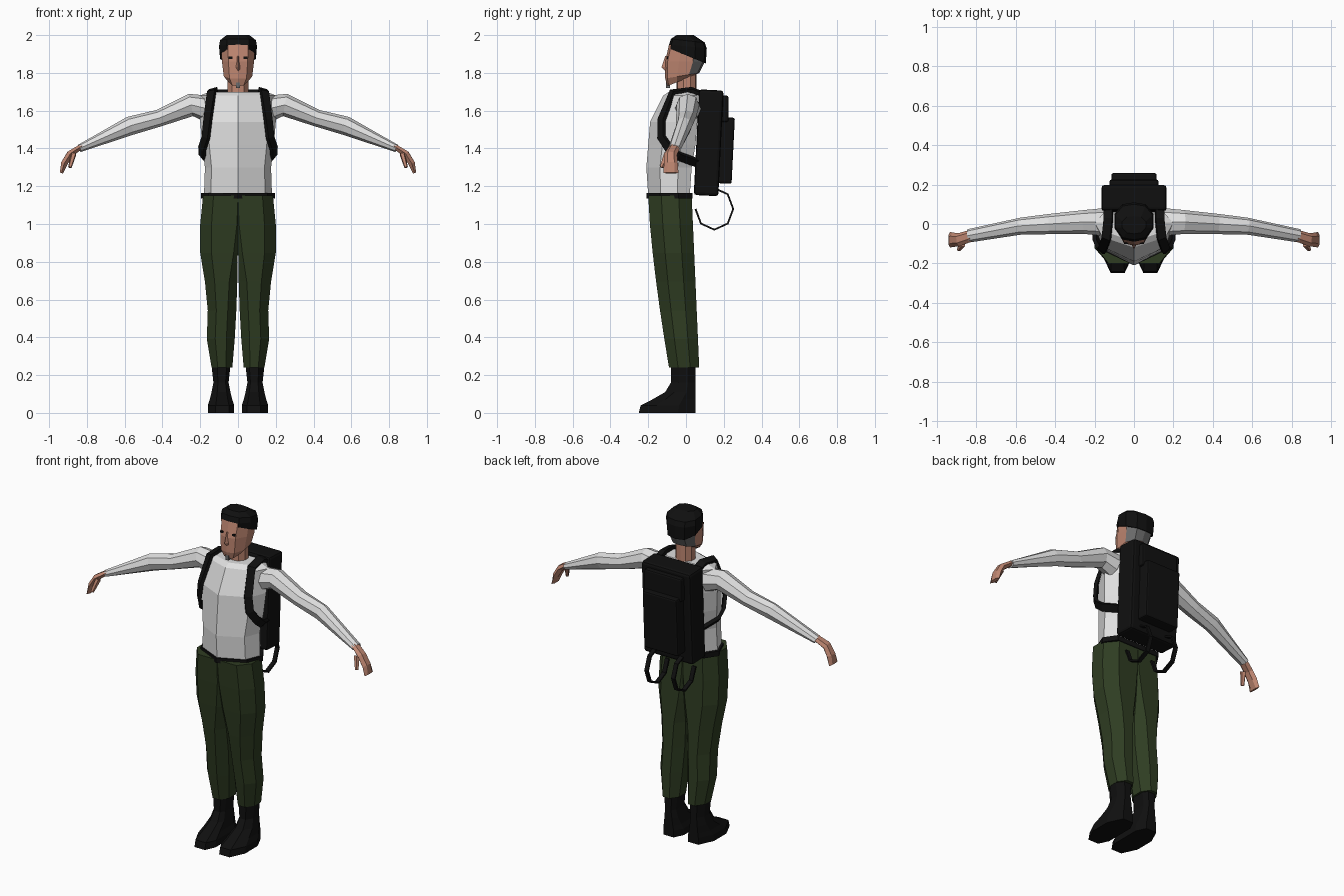
import bpy, bmesh
from math import cos, sin, pi
from mathutils import Vector, Matrix

cube = bpy.data.objects.get("Cube")
if cube:
    bpy.data.objects.remove(cube)


def material(name, red, green, blue):
    mat = bpy.data.materials.new(name)
    mat.use_nodes = True
    colour = (red, green, blue, 1)
    mat.diffuse_color = colour
    mat.node_tree.nodes["Principled BSDF"].inputs["Base Color"].default_value = colour
    return mat


SHIRT = material("light grey cloth", 0.74, 0.74, 0.74)
GREEN = material("dark green cloth", 0.028, 0.046, 0.016)
SKIN = material("skin", 0.52, 0.24, 0.165)
BLACK = material("black", 0.005, 0.005, 0.005)
HAIR = material("grey hair", 0.15, 0.15, 0.15)


def finish(name, bm, mat, mirror=False, bevel=0):
    bmesh.ops.remove_doubles(bm, verts=bm.verts, dist=0.0005)
    bmesh.ops.recalc_face_normals(bm, faces=bm.faces)
    mesh = bpy.data.meshes.new(name)
    bm.to_mesh(mesh)
    bm.free()
    mesh.materials.append(mat)
    ob = bpy.data.objects.new(name, mesh)
    bpy.context.collection.objects.link(ob)
    if bevel:
        soft = ob.modifiers.new("soft edges", "BEVEL")
        soft.width, soft.segments = bevel, 2
    if mirror:
        ob.modifiers.new("other side", "MIRROR")
    return ob


def loft(name, rings, mat, mirror=False):
    """Skin closed rings of points and cap both ends."""
    bm = bmesh.new()
    rows = [[bm.verts.new(point) for point in ring] for ring in rings]
    count = len(rows[0])
    for low, high in zip(rows, rows[1:]):
        for i in range(count):
            j = (i + 1) % count
            bm.faces.new((low[i], low[j], high[j], high[i]))
    bm.faces.new(rows[0])
    bm.faces.new(rows[-1])
    return finish(name, bm, mat, mirror)


def box(name, size, location, mat, lean=0, mirror=False, bevel=0):
    """Block that leans backwards by an angle."""
    bm = bmesh.new()
    place = Matrix.Translation(location) @ Matrix.Rotation(-lean, 4, "X") @ Matrix.Diagonal((*size, 1))
    bmesh.ops.create_cube(bm, size=1, matrix=place)
    return finish(name, bm, mat, mirror, bevel)


def body_ring(outline, z, width, front, back, rise=0):
    """Symmetric ring; the outline gives one half as fractions of width and depth."""
    half = [(width * u, front + (back - front) * v, z + rise * v) for u, v in outline]
    return half + [(-x, y, height) for x, y, height in reversed(half[1:-1])]


def leg_ring(z, inside, outside, front, back, cut):
    """Rectangle with cut corners; the cut sets the inner pair."""
    across = (cut, 0.7, 1, 1, 0.7, cut, 0, 0)
    along = (0, 0, 0.3, 0.7, 1, 1, 1 - cut, cut)
    return [(inside + (outside - inside) * u, front + (back - front) * v, z)
            for u, v in zip(across, along)]


def directions(points):
    """Unit direction of a path at each of its points."""
    last = len(points) - 1
    return [(points[min(i + 1, last)] - points[max(i - 1, 0)]).normalized() for i in range(last + 1)]


def limb(name, path, start_depth, end_depth, mat, sides=8):
    """Tube square to its path; each stop is a point and a half height."""
    points = [Vector(stop[:3]) for stop in path]
    rings = []
    for i, along in enumerate(directions(points)):
        depth = start_depth + (end_depth - start_depth) * i / (len(path) - 1)
        up = along.cross(Vector((0, 1, 0))).normalized()
        side = up.cross(along)
        angles = [2 * pi * k / sides for k in range(sides)]
        rings.append([points[i] + side * depth * cos(a) + up * path[i][3] * sin(a) for a in angles])
    return loft(name, rings, mat, True)


def ribbon(name, path, centre, width, thick):
    """Flat strap along a path, facing away from a centre."""
    points = [Vector(stop) for stop in path]
    rings = []
    for point, along in zip(points, directions(points)):
        side = along.cross(point - Vector(centre)).normalized() * width / 2
        out = side.cross(along).normalized() * thick / 2
        rings.append([point + side + out, point - side + out, point - side - out, point + side - out])
    return loft(name, rings, BLACK, True)


# Torso with a ridge down the front, and belt
CHEST = [(0, 0), (0.8, 0.3), (1, 0.7), (0.75, 1), (0, 1)]
torso_levels = [(1.15, 0.18, -0.2, 0.02), (1.3, 0.175, -0.21, 0.03), (1.42, 0.19, -0.2, 0.05),
                (1.54, 0.2, -0.19, 0.06), (1.68, 0.2, -0.12, 0.06), (1.7, 0.15, -0.09, 0.05)]
loft("shirt_body", [body_ring(CHEST, *level) for level in torso_levels], SHIRT)
loft("belt", [body_ring(CHEST, z, 0.195, -0.21, 0.035) for z in (1.135, 1.165)], BLACK)

# Trousers: evenly spaced rings, narrowing and parting towards the ankle
leg_rings = []
outer_edge = (0.185, 0.2, 0.2, 0.175, 0.16, 0.165, 0.14)
for step, outside in enumerate(outer_edge):
    t = step / (len(outer_edge) - 1)
    leg_rings.append(leg_ring(1.15 - 0.91 * t, 0.03 * t ** 3, outside,
                              -0.2 + 0.11 * t ** 1.4, 0.03 + 0.04 * t, min(0.3, t * t)))
loft("trouser_leg", leg_rings, GREEN, True)

# Boots: height, half width and toe of each ring
boot_levels = [(0.25, 0.05, -0.08), (0.16, 0.04, -0.08), (0.11, 0.05, -0.11),
               (0.07, 0.06, -0.18), (0.04, 0.07, -0.24), (0, 0.07, -0.25)]
loft("boot", [leg_ring(z, 0.09 - half, 0.09 + half, toe, 0.05, 0.2)
              for z, half, toe in boot_levels], BLACK, True)

# Arms and hands
limb("sleeve", [(0.16, 0.01, 1.61, 0.07), (0.25, 0.01, 1.63, 0.06), (0.42, 0, 1.56, 0.045),
                (0.57, -0.01, 1.52, 0.05), (0.84, -0.06, 1.4, 0.02)], 0.07, 0.034, SHIRT)
limb("hand", [(0.83, -0.06, 1.41, 0.015), (0.89, -0.08, 1.37, 0.02),
              (0.92, -0.08, 1.32, 0.02), (0.935, -0.08, 1.27, 0.01)], 0.03, 0.04, SKIN, sides=6)
limb("thumb", [(0.87, -0.1, 1.37, 0.015), (0.89, -0.13, 1.3, 0.01)], 0.02, 0.01, SKIN, sides=5)

# Neck and head, with hair on the back of the skull
SKULL = [(0, 0), (0.6, 0.06), (1, 0.35), (1, 0.7), (0.6, 0.95), (0, 1)]
loft("neck", [body_ring(SKULL, z, 0.055, -0.05, 0.055) for z in (1.68, 1.83)], SKIN)
head_levels = [(1.73, 0.05, -0.1, 0.05, 0.06), (1.77, 0.075, -0.11, 0.07, 0.03),
               (1.86, 0.085, -0.11, 0.1), (1.95, 0.09, -0.09, 0.1, -0.02)]
head = loft("head", [body_ring(SKULL, *level) for level in head_levels], SKIN)
head.data.materials.append(HAIR)
for face in head.data.polygons:
    if face.center.y > 0.01 and face.normal.z > -0.6:
        face.material_index = 1

# Cap, lower at the back
cap_levels = [(1.93, 0.095, -0.09, 0.105, -0.08), (1.95, 0.1, -0.09, 0.11, -0.02),
              (1.98, 0.095, -0.08, 0.1, -0.02), (2, 0.06, -0.05, 0.04)]
loft("cap", [body_ring(SKULL, *level) for level in cap_levels], BLACK)

# Nose, chin tuft and eyes
nose_levels = [(1.81, 0.02, -0.11), (1.83, 0.02, -0.13), (1.89, 0.01, -0.11)]
loft("nose", [[(-half, -0.09, z), (half, -0.09, z), (0, tip, z)] for z, half, tip in nose_levels], SKIN)
box("chin_tuft", (0.02, 0.02, 0.03), (0, -0.095, 1.735), HAIR)
box("eye", (0.02, 0.008, 0.012), (0.04, -0.097, 1.88), BLACK, mirror=True)

# Backpack
box("pack_body", (0.33, 0.13, 0.56), (0, 0.12, 1.43), BLACK, lean=0.05, bevel=0.015)
box("pack_lid", (0.25, 0.07, 0.14), (0, 0.19, 1.61), BLACK, bevel=0.01)
box("pack_pocket", (0.23, 0.1, 0.35), (0, 0.2, 1.39), BLACK, lean=0.05, bevel=0.01)

# Shoulder straps and hanging loops
ribbon("shoulder_strap", [(0.13, 0.08, 1.69), (0.13, 0.03, 1.71), (0.14, -0.07, 1.7),
                          (0.16, -0.13, 1.55), (0.17, -0.13, 1.46), (0.19, -0.09, 1.4),
                          (0.19, -0.04, 1.36), (0.14, 0.07, 1.32)], (0.06, -0.02, 1.45), 0.045, 0.02)
turns = [k * pi / 4 for k in range(4, 11)]
ribbon("hanging_loop", [(0.09, 0.15 + 0.1 * cos(a), 1.08 + 0.11 * sin(a)) for a in turns],
       (0.09, 0.15, 1.08), 0.025, 0.01)
